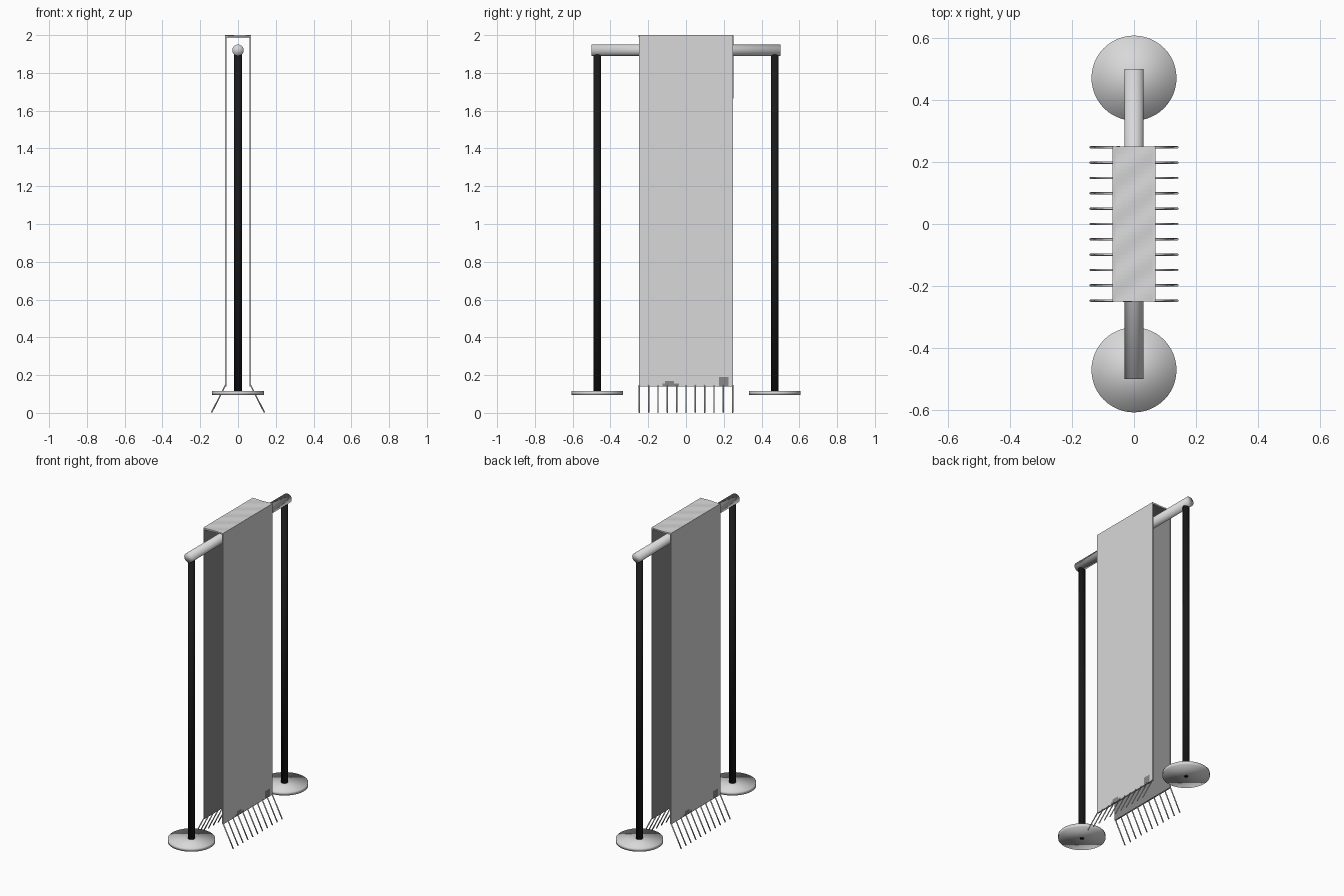
import bpy, bmesh, math
from mathutils import Vector

cube = bpy.data.objects.get("Cube")
if cube:
    bpy.data.objects.remove(cube, do_unlink=True)


def material(name, value):
    m = bpy.data.materials.new(name)
    m.use_nodes = True
    colour = (value, value, value, 1)
    m.diffuse_color = colour
    bsdf = next(n for n in m.node_tree.nodes if n.type == "BSDF_PRINCIPLED")
    bsdf.inputs["Base Color"].default_value = colour
    return m


light_grey = material("light grey", 0.69)
lining_grey = material("lining grey", 0.25)
black = material("black", 0.01)


def rod(name, start, end, radius, mat, sides=32):
    """Cylinder between two points, smooth shaded all over."""
    a, b = Vector(start), Vector(end)
    axis = b - a
    bpy.ops.mesh.primitive_cylinder_add(vertices=sides, radius=radius,
                                        depth=axis.length, location=(a + b) / 2)
    ob = bpy.context.object
    ob.name = name
    ob.rotation_euler = axis.to_track_quat("Z", "Y").to_euler()
    ob.data.materials.append(mat)
    bpy.ops.object.shade_smooth()
    return ob


# Stand: two round bases with posts, joined by a rail
for label, side in (("front", -1), ("back", 1)):
    y = side * 0.47
    rod(label + "_base", (0, y, 0.095), (0, y, 0.117), 0.137, light_grey, 48)
    rod(label + "_post", (0, y, 0.1), (0, y, 1.91), 0.02, black)
    rod(label + "_post_pin", (0, y, 0.094), (0, y, 0.1), 0.012, black, 16)
rod("rail", (0, -0.5, 1.92), (0, 0.5, 1.92), 0.03, light_grey)

# Draped cloth: an inverted U swept along y, with faint diagonal creases on top
half, top, hem = 0.07, 2.0, 0.14
heights = [hem, hem + 0.015, hem + 0.03, hem + 0.05, 0.8, 1.4]
profile = [(-half, z) for z in heights]
profile += [(-half + 2 * half * i / 14, top) for i in range(15)]
profile += [(half, z) for z in reversed(heights)]
bm = bmesh.new()
rows = []
steps = 40
for j in range(steps + 1):
    y = -0.25 + 0.5 * j / steps
    row = []
    for x, z in profile:
        if z == top and abs(x) < half - 0.001:
            z -= 0.0012 * (1 + math.sin(55 * (y - 0.7 * x)))
        row.append(bm.verts.new((x, y, z)))
    rows.append(row)
for r0, r1 in zip(rows, rows[1:]):
    for k in range(len(profile) - 1):
        bm.faces.new((r0[k], r1[k], r1[k + 1], r0[k + 1]))
bm.normal_update()
crown = max(bm.faces, key=lambda f: f.calc_center_median().z)
if crown.normal.z < 0:
    bmesh.ops.reverse_faces(bm, faces=bm.faces)
# Worn spots near each hem where the lining shows through
for f in bm.faces:
    c = f.calc_center_median()
    u = c.y if c.x > 0 else -c.y
    wide = abs(u + 0.085) < 0.045 and c.z < hem + 0.015
    wide = wide or (abs(u + 0.085) < 0.025 and c.z < hem + 0.03)
    narrow = abs(u - 0.2) < 0.022 and c.z < hem + 0.05
    f.material_index = 1 if wide or narrow else 0
mesh = bpy.data.meshes.new("cloth")
bm.to_mesh(mesh)
bm.free()
cloth = bpy.data.objects.new("cloth", mesh)
bpy.context.collection.objects.link(cloth)
mesh.materials.append(light_grey)
mesh.materials.append(lining_grey)
thick = cloth.modifiers.new("thickness and lining", "SOLIDIFY")
thick.thickness = 0.009
thick.offset = -1
thick.use_even_offset = True
thick.material_offset = 1

# Fringe: eleven splayed threads along each hem
for label, side in (("left", 1), ("right", -1)):
    for i in range(11):
        y = -0.247 + 0.0494 * i
        rod(f"{label}_fringe_{i + 1}", (side * 0.066, y, 0.147),
            (side * 0.14, y, 0.002), 0.0037, light_grey, 8)
